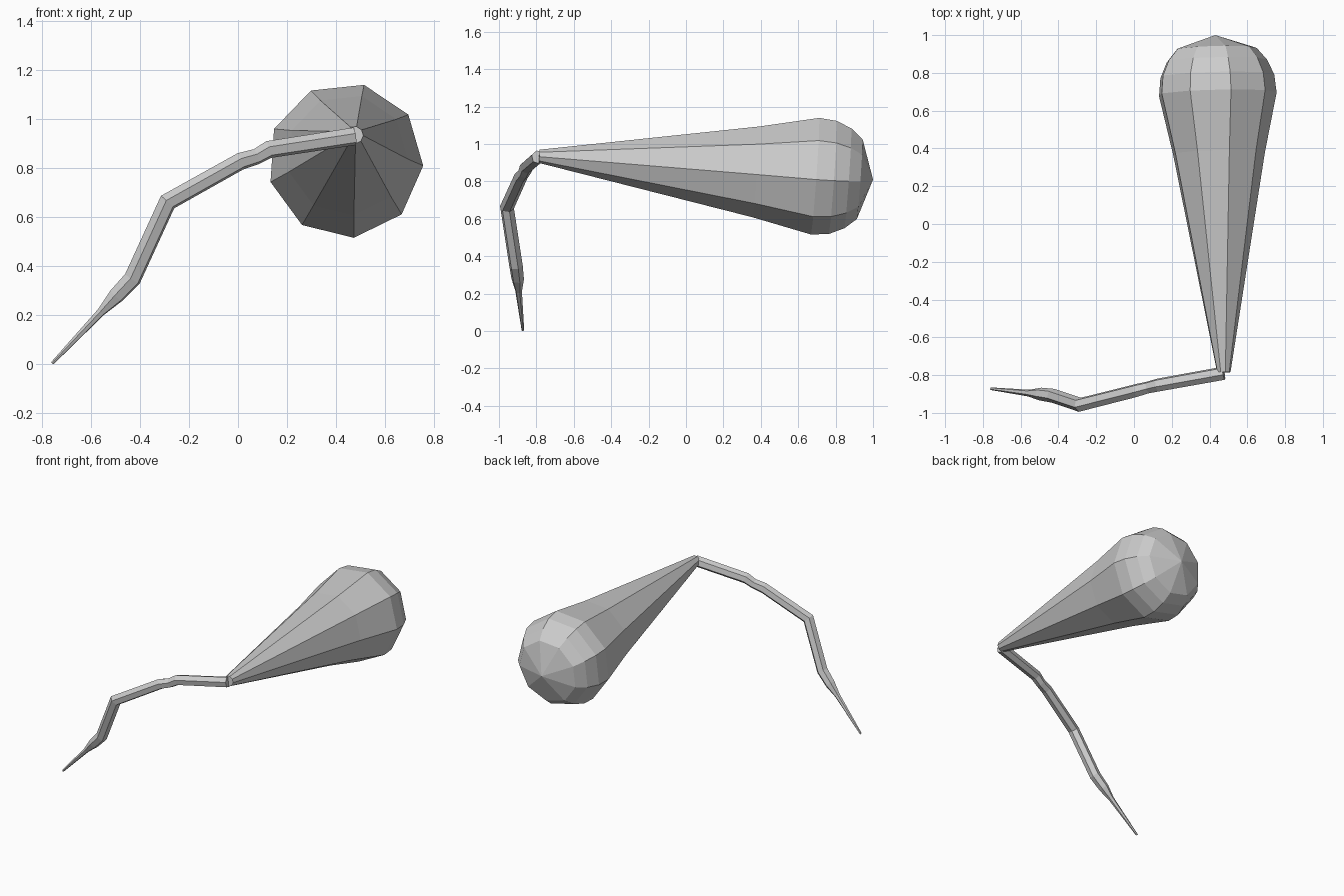
import bpy, bmesh, math
from mathutils import Vector

if "Cube" in bpy.data.objects:
    bpy.data.objects.remove(bpy.data.objects["Cube"])


def sweep(name, path, radii, sides, start_up, phase, pole=None):
    """Flat-faced tube through the path, mitred at bends, optionally ending in a pole."""
    pts = [Vector(p) for p in path]
    dirs = [(b - a).normalized() for a, b in zip(pts, pts[1:])]
    bm = bmesh.new()
    d = dirs[0]
    u = Vector(start_up)
    u = (u - d * u.dot(d)).normalized()
    v = u.cross(d)
    ring = []
    for k in range(sides):
        a = phase + 2 * math.pi * k / sides
        ring.append(u * math.cos(a) + v * math.sin(a))
    rings = []
    for i, (p, r) in enumerate(zip(pts, radii)):
        a = dirs[max(i - 1, 0)]
        b = dirs[min(i, len(dirs) - 1)]
        n = (a + b).normalized()
        # slide the offsets along the incoming segment onto the mitre plane
        offs = [o * r - a * ((o * r).dot(n) / a.dot(n)) for o in ring]
        rings.append([bm.verts.new(p + o) for o in offs])
        q = a.rotation_difference(b)
        ring = [q @ o for o in ring]
    for r0, r1 in zip(rings, rings[1:]):
        for k in range(sides):
            j = (k + 1) % sides
            bm.faces.new((r0[k], r0[j], r1[j], r1[k]))
    bm.faces.new(rings[0])
    if pole is not None:
        tip = bm.verts.new(pole)
        for k in range(sides):
            bm.faces.new((rings[-1][k], rings[-1][(k + 1) % sides], tip))
    else:
        bm.faces.new(rings[-1])
    bmesh.ops.recalc_face_normals(bm, faces=bm.faces[:])
    me = bpy.data.meshes.new(name)
    bm.to_mesh(me)
    bm.free()
    ob = bpy.data.objects.new(name, me)
    bpy.context.collection.objects.link(ob)
    return ob


# Bulb: nine-sided teardrop, nearly along y
small, tip = Vector((0.475, -0.785, 0.935)), Vector((0.43, 1.0, 0.81))
profile = [(-0.785, 0.036), (0.375, 0.248), (0.69, 0.318),
           (0.785, 0.308), (0.865, 0.272), (0.928, 0.218)]
axis = [small.lerp(tip, (y - small.y) / (tip.y - small.y)) for y, r in profile]
sweep("bulb", axis, [r for y, r in profile], 9, (1, 0, 0), -math.radians(3.8), tip)

# Stem: six-sided bent tube tapering to a point
stem = [((0.475, -0.79, 0.93), 0.037), ((0.125, -0.853, 0.876), 0.036),
        ((0.075, -0.865, 0.847), 0.033), ((0.01, -0.882, 0.828), 0.036),
        ((-0.287, -0.957, 0.662), 0.037), ((-0.43, -0.909, 0.35), 0.037),
        ((-0.497, -0.9, 0.279), 0.034), ((-0.558, -0.895, 0.214), 0.018),
        ((-0.757, -0.872, 0.005), 0.007)]
sweep("stem", [p for p, r in stem], [r for p, r in stem], 6, (0, 0, 1), 0.2)
